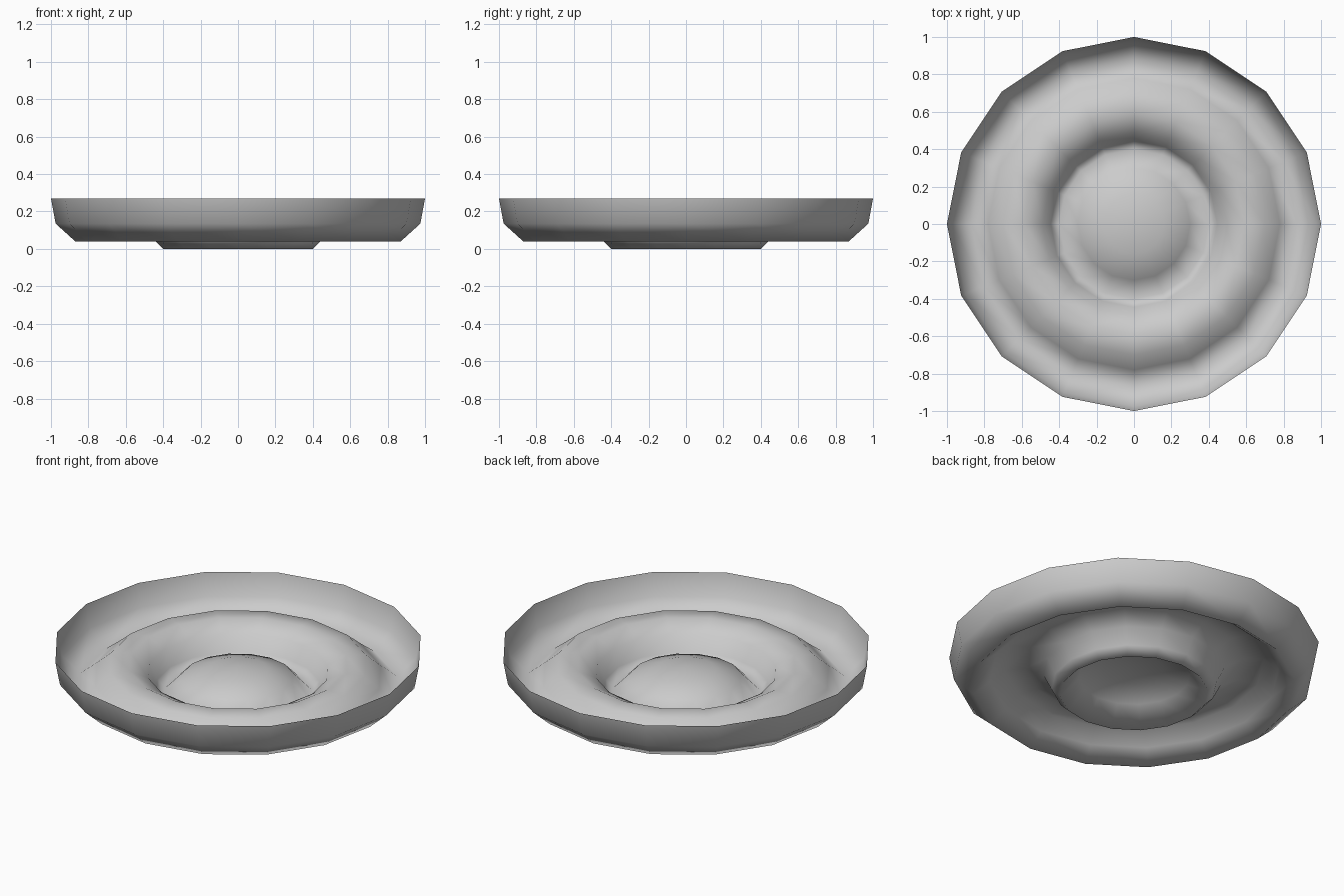
import bpy, bmesh
from math import cos, sin, tau

if "Cube" in bpy.data.objects:
    bpy.data.objects.remove(bpy.data.objects["Cube"])

SIDES = 16

# Cross-section (radius, height): rim, outer trough, raised ring, inner trough, centre dome
PROFILE = [(1.0, 0.27), (0.975, 0.135), (0.87, 0.04), (0.78, 0.11), (0.70, 0.178),
           (0.59, 0.185), (0.49, 0.135), (0.445, 0.045), (0.40, 0.0),
           (0.30, 0.104), (0.16, 0.15)]
APEX = 0.168


def lathe(name, profile, apex):
    """Spin a profile into a thin open sheet closed by a fan at the centre."""
    bm = bmesh.new()
    rings = [[bm.verts.new((r * cos(tau * i / SIDES), r * sin(tau * i / SIDES), z))
              for i in range(SIDES)] for r, z in profile]
    tip = bm.verts.new((0, 0, apex))
    for i in range(SIDES):
        j = (i + 1) % SIDES
        for outer, inner in zip(rings, rings[1:]):
            bm.faces.new((outer[i], outer[j], inner[j], inner[i]))
        bm.faces.new((rings[-1][i], rings[-1][j], tip))
    for face in bm.faces:
        face.smooth = True
    mesh = bpy.data.meshes.new(name)
    bm.to_mesh(mesh)
    bm.free()
    obj = bpy.data.objects.new(name, mesh)
    bpy.context.collection.objects.link(obj)
    return obj


# Dish pressed from a single sheet
lathe("dish", PROFILE, APEX)
